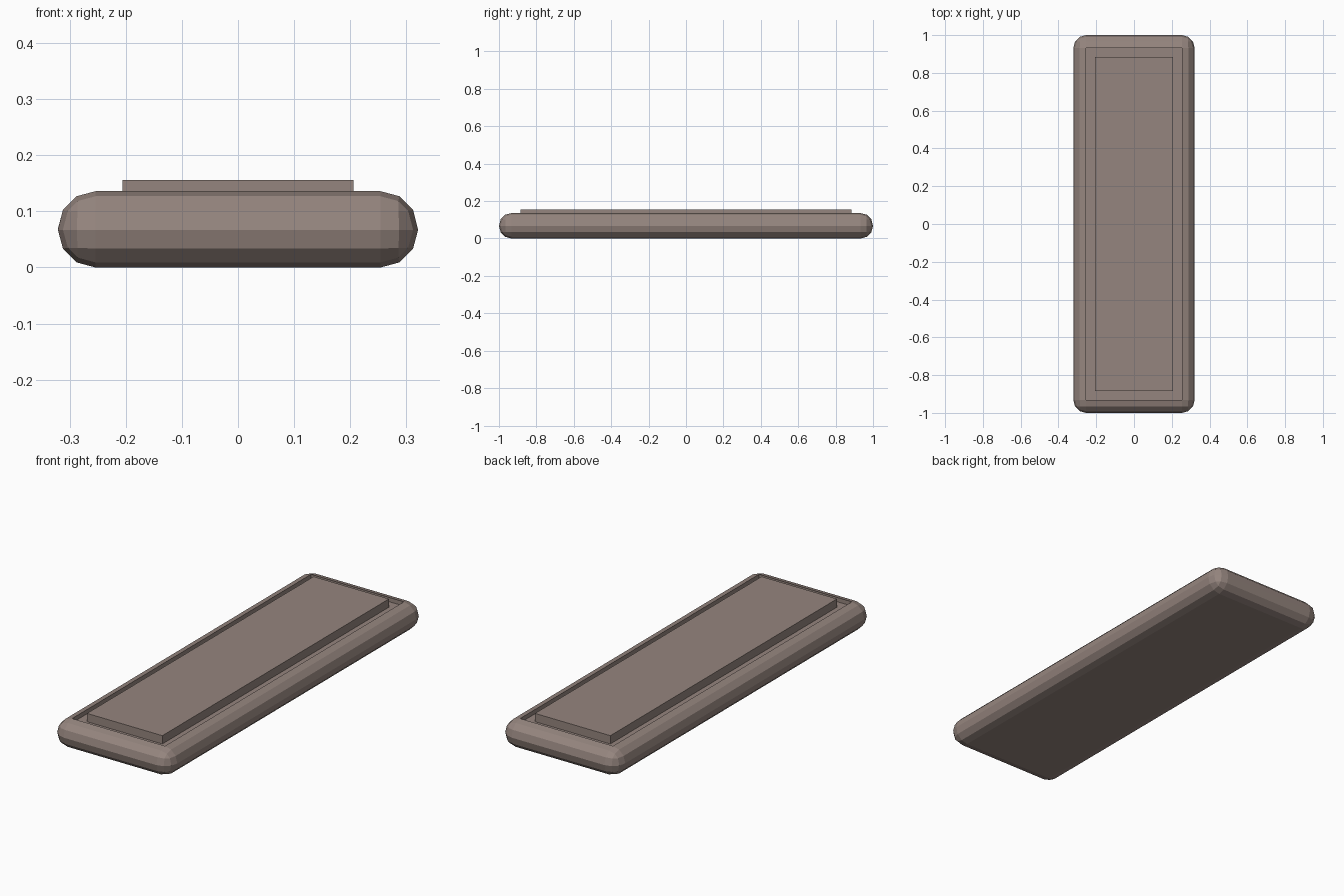
import bpy, bmesh
from mathutils import Vector

if "Cube" in bpy.data.objects:
    bpy.data.objects.remove(bpy.data.objects["Cube"])

mat = bpy.data.materials.new("warm_brown")
mat.diffuse_color = (0.30, 0.235, 0.21, 1)
mat.use_nodes = True
mat.node_tree.nodes["Principled BSDF"].inputs["Base Color"].default_value = mat.diffuse_color


def box_bmesh(size, z0):
    bm = bmesh.new()
    bmesh.ops.create_cube(bm, size=1)
    for v in bm.verts:
        v.co = Vector((v.co.x * size[0], v.co.y * size[1], (v.co.z + 0.5) * size[2] + z0))
    return bm


def finish(bm, name):
    bmesh.ops.recalc_face_normals(bm, faces=bm.faces)
    mesh = bpy.data.meshes.new(name)
    bm.to_mesh(mesh)
    bm.free()
    mesh.materials.append(mat)
    obj = bpy.data.objects.new(name, mesh)
    bpy.context.collection.objects.link(obj)
    return obj


# Rounded tray: fully rounded edges, three flat facets per quarter turn
HEIGHT, RECESS = 0.136, 0.021
bm = box_bmesh((0.642, 2.0, HEIGHT), 0)
bmesh.ops.bevel(bm, geom=bm.edges[:], offset=0.0672, segments=3, profile=0.5,
                affect='EDGES')
bmesh.ops.remove_doubles(bm, verts=bm.verts[:], dist=0.003)

# Shallow recess sunk from the flat top face
bm.normal_update()
top = max(bm.faces, key=lambda f: f.calc_center_median().z + f.normal.z)
sunk = bmesh.ops.extrude_face_region(bm, geom=[top])["geom"]
bmesh.ops.translate(bm, vec=(0, 0, -RECESS),
                    verts=[g for g in sunk if isinstance(g, bmesh.types.BMVert)])
if top.is_valid:
    bmesh.ops.delete(bm, geom=[top], context='FACES_ONLY')
finish(bm, "rounded_tray")

# Raised panel standing on the recess floor
finish(box_bmesh((0.412, 1.77, 0.041), HEIGHT - RECESS), "raised_panel")
